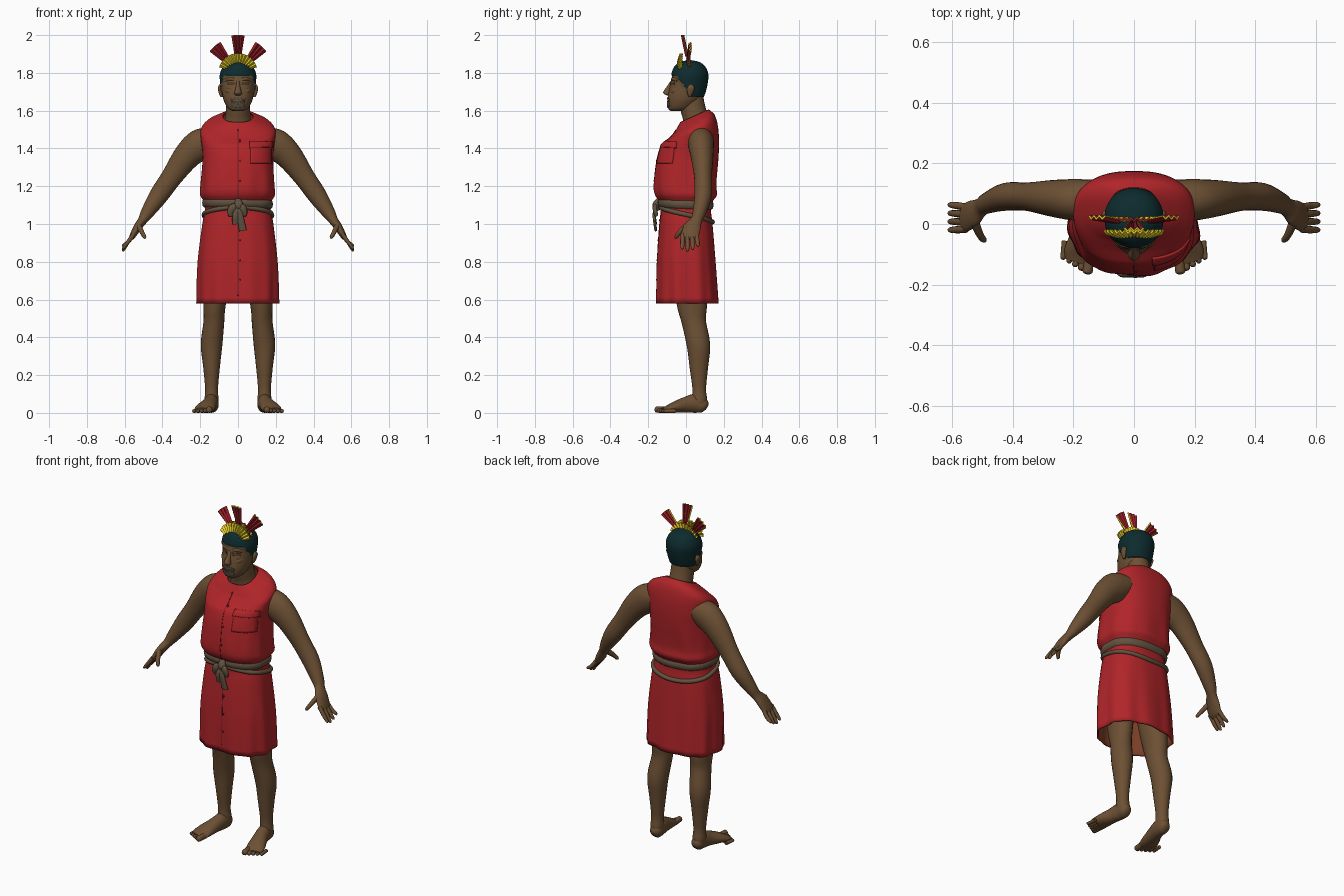
import bpy, bmesh, math
from mathutils import Vector
from mathutils.bvhtree import BVHTree

cube = bpy.data.objects.get("Cube")
if cube:
    bpy.data.objects.remove(cube)


def material(name, *rgb):
    m = bpy.data.materials.new(name)
    m.use_nodes = True
    m.diffuse_color = (*rgb, 1)
    m.node_tree.nodes["Principled BSDF"].inputs["Base Color"].default_value = (*rgb, 1)
    return m


SKIN = material("brown skin", .15, .08, .034)
SHADE = material("dark skin", .075, .042, .02)
RED = material("red cloth", .43, .018, .022)
SEAM = material("dark red seam", .2, .01, .013)
LINING = material("rust lining", .2, .05, .02)
BELT = material("grey brown sash", .12, .085, .05)
HAIR = material("blue black hair", .004, .024, .027)
STUBBLE = material("grey stubble", .08, .072, .055)
GOLD = material("gold", .75, .58, .02)
PLUME = material("plume red", .3, .012, .018)

X, Y, Z = Vector((1, 0, 0)), Vector((0, 1, 0)), Vector((0, 0, 1))


def finish(name, verts, faces, mats, smooth=True, angle=50):
    me = bpy.data.meshes.new(name)
    me.from_pydata(verts, [], faces)
    bm = bmesh.new()
    bm.from_mesh(me)
    bmesh.ops.recalc_face_normals(bm, faces=bm.faces)
    bm.to_mesh(me)
    bm.free()
    for m in mats:
        me.materials.append(m)
    if smooth:
        me.polygons.foreach_set("use_smooth", [True] * len(me.polygons))
        me.set_sharp_from_angle(angle=math.radians(angle))
    ob = bpy.data.objects.new(name, me)
    bpy.context.scene.collection.objects.link(ob)
    return ob


def spline(pts, steps):
    """Smoothly interpolate tuples of any length."""
    out = []
    for i in range(len(pts) - 1):
        a, b, c, d = (pts[max(0, min(len(pts) - 1, i + k))] for k in (-1, 0, 1, 2))
        for s in range(steps):
            t = s / steps
            out.append([q + .5 * t * (r - p + t * (2 * p - 5 * q + 4 * r - e + t * (3 * (q - r) + e - p)))
                        for p, q, r, e in zip(a, b, c, d)])
    return out + [list(pts[-1])]


def grid_faces(rows, cols, wrap_rows=False, wrap_cols=True):
    return [(i * cols + j, i * cols + (j + 1) % cols,
             (i + 1) % rows * cols + (j + 1) % cols, (i + 1) % rows * cols + j)
            for i in range(rows if wrap_rows else rows - 1)
            for j in range(cols if wrap_cols else cols - 1)]


def loft(name, pts, mats, ref=Y, seg=20, steps=4, power=2, flat=False, warp=None, caps=True):
    """Skin a path of (x, y, z, radius along ref, other radius)."""
    rings = spline(pts, steps)
    verts = []
    for i, (x, y, z, a, b) in enumerate(rings):
        p, q = rings[max(i - 1, 0)], rings[min(i + 1, len(rings) - 1)]
        t = Z if flat else (Vector(q[:3]) - Vector(p[:3])).normalized()
        u = (ref - t * ref.dot(t)).normalized()
        v = t.cross(u)
        for j in range(seg):
            th = 2 * math.pi * j / seg
            c, s = (math.copysign(abs(f(th)) ** (2 / power), f(th)) for f in (math.cos, math.sin))
            w = Vector((x, y, z)) + u * a * c + v * b * s
            verts.append(warp(w, th) if warp else w)
    faces = grid_faces(len(rings), seg)
    if caps:
        faces += [tuple(range(seg)), tuple(range(len(verts) - seg, len(verts)))]
    return finish(name, verts, faces, mats)


def tree(ob):
    return BVHTree.FromPolygons([v.co for v in ob.data.vertices], [tuple(p.vertices) for p in ob.data.polygons])


def patch(name, bvh, x0, x1, z0, z1, mat, t=.003, sag=0, n=10):
    """Thin plate laid on the front of a surface."""
    verts = []
    for i in range(n + 1):
        for j in range(n + 1):
            x = x0 + (x1 - x0) * j / n
            z = z0 + (z1 - z0) * i / n + sag * x * x
            hit = bvh.ray_cast(Vector((x, -1, z)), Y)[0]
            verts.append(hit if hit else Vector((x, 0, z)))
    ob = finish(name, verts, grid_faces(n + 1, n + 1, False, False), [mat])
    mod = ob.modifiers.new("thickness", "SOLIDIFY")
    mod.thickness, mod.offset = 2 * t, 0


# Tunic: bloused top, tight waist and flared, folded skirt
def cloth(v, th):
    skirt = max(0, min(1, (1.06 - v.z) / .45))
    blouse = max(0, 1 - abs(v.z - 1.2) / .16)
    r = 1 + (.022 * skirt + .012 * blouse) * math.cos(11 * th + 1) \
        + (.014 * skirt + .012 * blouse) * math.sin(7 * th + 3 * v.z)
    k = max(0, min(1, (v.z - 1.42) / .12))
    return Vector((v.x * r, v.y * r, v.z + .45 * k * (v.y - .06)))


TUNIC = [(.58, .005, .162, .215), (.8, 0, .154, .21), (1, 0, .14, .188), (1.07, 0, .132, .174),
         (1.115, 0, .138, .177), (1.155, 0, .163, .198), (1.21, -.005, .164, .195),
         (1.35, .01, .162, .187), (1.45, .028, .146, .196), (1.505, .04, .125, .197),
         (1.54, .045, .105, .165), (1.565, .045, .087, .115), (1.58, .045, .075, .08)]
tunic = loft("tunic", [(0, y, z, a, b) for z, y, a, b in TUNIC], [RED, LINING],
             seg=96, steps=5, power=2.5, flat=True, warp=cloth, caps=False)
cloth_tree = tree(tunic)
mod = tunic.modifiers.new("thickness", "SOLIDIFY")
mod.thickness, mod.offset, mod.material_offset = .008, -1, 1

# Pocket, placket and buttons
patch("pocket", cloth_tree, .065, .175, 1.32, 1.42, RED, .004)
patch("pocket_flap", cloth_tree, .06, .18, 1.405, 1.435, RED, .007)
patch("pocket_flap_seam", cloth_tree, .06, .18, 1.401, 1.405, SEAM, .006)
patch("pocket_lower_seam", cloth_tree, .065, .175, 1.317, 1.321, SEAM)
patch("placket_seam", cloth_tree, -.002, .002, .62, 1.5, SEAM, .002, n=40)
for i in range(8):
    z = .7 + i * .105
    patch("button", cloth_tree, .005, .013, z, z + .008, SEAM, .004, n=2)


# Sash: two bands wrapped around the waist, with a knot and tails
def sash(name, height, half, thick, n=72):
    verts = []
    for i in range(n):
        th = 2 * math.pi * i / n
        d, z = Vector((math.cos(th), math.sin(th), 0)), height(th)
        p = cloth_tree.ray_cast(d * .6 + Z * z, -d)[0]
        verts += [p + d * thick * math.cos(k * math.pi / 4) + Z * half * math.sin(k * math.pi / 4) for k in range(8)]
    finish(name, verts, grid_faces(n, 8, True), [BELT])


sash("upper_sash", lambda th: 1.108 + .008 * math.cos(th + 2), .024, .012)
sash("lower_sash", lambda th: 1.05 - .04 * math.sin(th), .013, .014)
loft("sash_knot", [(0, -.145, 1.13, .012, .014), (.004, -.158, 1.1, .02, .024), (.006, -.15, 1.07, .012, .014)], [BELT])
for s, low in ((-1, 1.0), (.8, .965)):
    loft("sash_tail", [(.004, -.155, 1.1, .01, .012), (.012 * s, -.168, 1.05, .009, .017),
                       (.02 * s + .01, -.16, low, .007, .02)], [BELT])
    loft("sash_loop", [(0, -.155, 1.1, .01, .012), (.03 * s, -.165, 1.085, .012, .02),
                       (.042 * s, -.158, 1.05, .01, .014), (.012 * s, -.16, 1.07, .008, .01)], [BELT])

# Limbs, mirrored left and right
ARM = [(.13, .08, 1.45, .066, .065), (.2, .08, 1.42, .068, .083), (.27, .085, 1.36, .06, .072),
       (.35, .09, 1.25, .047, .056), (.42, .09, 1.15, .046, .05), (.48, .07, 1.06, .035, .035),
       (.505, .055, 1.02, .031, .025), (.53, .035, .985, .045, .022), (.558, .02, .937, .046, .016),
       (.568, .018, .92, .03, .009)]
LEG = [(.1, 0, .95, .1, .085), (.115, .02, .7, .088, .072), (.125, .033, .56, .078, .058),
       (.128, .042, .48, .064, .055), (.14, .066, .36, .062, .057), (.14, .068, .25, .05, .045),
       (.14, .07, .13, .036, .034), (.14, .072, .07, .04, .037), (.14, .072, .03, .034, .03)]
FOOT = [(.136, .112, .03, .016, .016), (.137, .095, .038, .033, .038), (.14, .05, .05, .037, .05),
        (.15, 0, .043, .04, .042), (.168, -.06, .03, .05, .03), (.18, -.1, .019, .052, .019),
        (.188, -.125, .014, .04, .012)]


def on_ground(v, th):
    return Vector((v.x, v.y, max(v.z, 0)))


for side, s in (("left", 1), ("right", -1)):
    def limb(part, pts, **kw):
        loft(side + "_" + part, [(p[0] * s, *p[1:]) for p in pts], [SKIN], **kw)

    limb("arm", ARM, seg=24)
    limb("leg", LEG, seg=24)
    limb("foot", FOOT, ref=X, warp=on_ground)
    limb("thumb", [(.525, .005, .99, .018, .014), (.508, -.035, .955, .013, .012),
                   (.495, -.052, .932, .01, .01), (.49, -.056, .924, .004, .004)], seg=12)
    for i in range(4):
        y, tip = .055 - .024 * i, .868 + (.02, .004, -.005, .006)[i]
        limb("finger", [(.553, y, .945, .012, .012), (.582, y * 1.1, .905, .012, .011),
                        (.606, y * 1.15, tip, .009, .008), (.61, y * 1.15, tip - .008, .003, .003)], seg=10)
    for i in range(5):
        r, x, y = (.017, .012, .011, .01, .01)[i], .152 + .02 * i, -.148 + .012 * i
        limb("toe", [(x - .004, y + .045, r, r, r), (x, y, r, r, r), (x + .002, y - .012, r, r * .9, r * .9),
                     (x + .003, y - .018, r, r * .3, r * .3)], ref=X, seg=10)

# Head with close-cropped hair raised from the scalp
HEAD = [(1.598, -.05, .03, .028), (1.612, -.03, .064, .053), (1.65, -.012, .086, .074), (1.69, 0, .094, .083),
        (1.74, .012, .095, .087), (1.79, .02, .092, .09), (1.83, .02, .076, .073),
        (1.852, .02, .046, .044), (1.86, .02, .008, .008)]


def hairy(v):
    return v.z > 1.785 - .11 * max(0, min(1, (v.y + .05) / .08))


def grow(v, th):
    if hairy(v):
        v += (v - Vector((0, .02, 1.74))).normalized() * .007
    return v


head = loft("head", [(0, y, z, a, b) for z, y, a, b in HEAD], [SKIN, HAIR],
            seg=64, steps=7, power=2.1, flat=True, warp=grow)
for p in head.data.polygons:
    p.material_index = int(hairy(p.center))
face = tree(head)
loft("neck", [(0, .06, 1.48, .07, .085), (0, .05, 1.56, .066, .068), (0, .035, 1.62, .066, .063),
              (0, .03, 1.68, .06, .06)], [SKIN], seg=32)
loft("nose", [(0, -.075, 1.758, .006, .008), (0, -.088, 1.73, .012, .011), (0, -.1, 1.7, .02, .018),
              (0, -.1, 1.688, .016, .02), (0, -.093, 1.68, .006, .01)], [SKIN], flat=True)
for s in (1, -1):
    loft("ear", [(s * .086, .02, 1.672, .006, .006), (s * .092, .022, 1.69, .014, .009),
                 (s * .096, .026, 1.72, .02, .011), (s * .094, .026, 1.738, .008, .006)], [SKIN], flat=True)
    loft("brow_ridge", [(s * .012, -.073, 1.762, .008, .006), (s * .04, -.068, 1.768, .009, .008),
                        (s * .066, -.045, 1.76, .008, .006)], [SKIN], ref=Z)
    patch("eye_socket", face, s * .018, s * .058, 1.736, 1.752, SHADE, .002)
    loft("cheek", [(s * .03, -.078, 1.69, .01, .008), (s * .05, -.062, 1.705, .016, .014),
                   (s * .066, -.04, 1.71, .01, .008)], [SKIN], ref=Z)
patch("moustache", face, -.038, .038, 1.66, 1.67, STUBBLE, .004, sag=-5)
patch("mouth", face, -.034, .034, 1.643, 1.65, SHADE, .003, sag=8)
patch("chin_beard", face, -.036, .036, 1.615, 1.637, STUBBLE, .004, sag=9)


# Headdress: pleated gold arcs and three pleated plumes
def fan(name, mid, half, r0, r1, y0, y1, n, mats, pleat=.005):
    verts = []
    for r, y in ((r0, y0), (r1, y1)):
        for j in range(n + 1):
            a = mid - half + 2 * half * j / n
            verts.append((r * math.sin(a), y + pleat * (-1) ** j, 1.8 + r * math.cos(a)))
    ob = finish(name, verts, grid_faces(2, n + 1, False, False), mats, smooth=False)
    m = ob.modifiers.new("thickness", "SOLIDIFY")
    m.thickness, m.offset, m.material_offset_rim = .008, 0, len(mats) - 1


fan("front_gold_arc", 0, 1.25, .055, .103, -.04, -.025, 26, [GOLD])
fan("back_gold_arc", 0, 1.2, .06, .098, .015, .015, 22, [GOLD, PLUME])
fan("centre_plume", 0, .16, .088, .2, .005, -.018, 6, [PLUME, GOLD])
for side, s in (("left", 1), ("right", -1)):
    fan(side + "_plume", .72 * s, .19, .088, .188, .01, .022, 6, [PLUME, GOLD])
